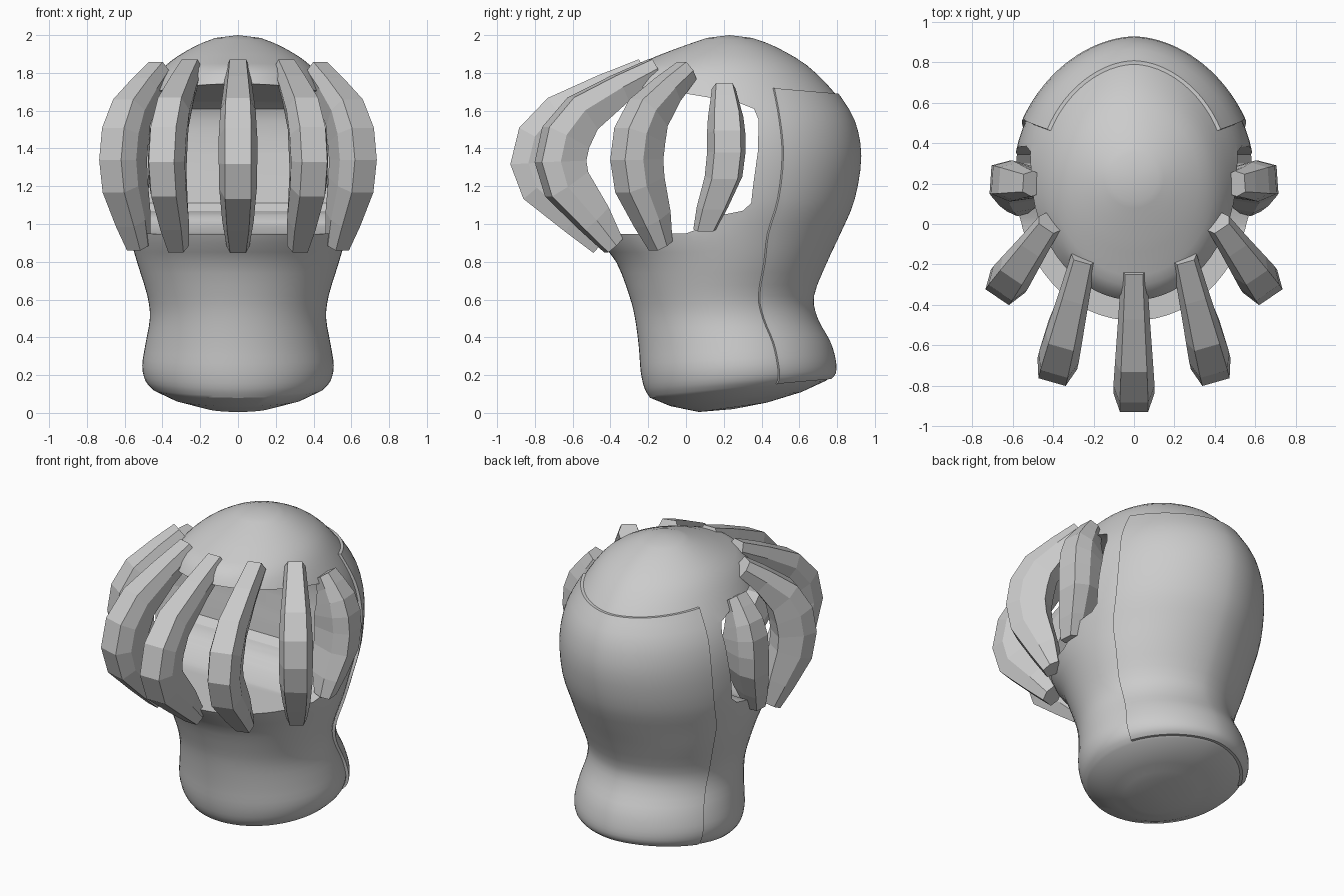
import bpy, bmesh, math
from mathutils import Vector

if "Cube" in bpy.data.objects:
    bpy.data.objects.remove(bpy.data.objects["Cube"])


def make(name, bm, smooth=True):
    bmesh.ops.recalc_face_normals(bm, faces=bm.faces)
    me = bpy.data.meshes.new(name)
    bm.to_mesh(me)
    bm.free()
    ob = bpy.data.objects.new(name, me)
    bpy.context.collection.objects.link(ob)
    if smooth:
        smooth_edges(ob)
    return ob


def smooth_edges(ob):
    bpy.ops.object.select_all(action='DESELECT')
    ob.select_set(True)
    bpy.context.view_layer.objects.active = ob
    bpy.ops.object.shade_smooth_by_angle(angle=math.radians(30))


def refine(rings, n=3):
    # smooth (Catmull-Rom) interpolation between key rings
    out = []
    for i in range(len(rings) - 1):
        a, b, c, d = (rings[min(max(i + k, 0), len(rings) - 1)] for k in (-1, 0, 1, 2))
        for s in range(n):
            t = s / n
            out.append([0.5 * (2 * q + (r - p) * t + (2 * p - 5 * q + 4 * r - u) * t ** 2
                               + (3 * q - p - 3 * r + u) * t ** 3)
                        for p, q, r, u in zip(a, b, c, d)])
    return out + [list(rings[-1])]


def ring_point(r, ang, grow=0.0):
    # ring = z front, z back, y front, y back, half width; back half slightly egg-shaped
    zf, zb, yf, yb, w = r
    s, c = math.sin(ang), math.cos(ang)
    if s > 0:
        c = math.copysign(abs(c) ** 1.1, c)
    return ((w + grow) * c, (yf + yb) / 2 + ((yb - yf) / 2 + grow) * s,
            (zf + zb) / 2 + (zb - zf) / 2 * s)


def loft(rings, n, low, high):
    bm = bmesh.new()
    rows = [[bm.verts.new(ring_point(r, math.tau * i / n)) for i in range(n)] for r in rings]
    for a, b in zip(rows, rows[1:]):
        for i in range(n):
            j = (i + 1) % n
            bm.faces.new((a[i], a[j], b[j], b[i]))
    for row, tip in ((rows[0], low), (rows[-1], high)):
        v = bm.verts.new(tip)
        for i in range(n):
            bm.faces.new((row[i], row[(i + 1) % n], v))
    return bm


# head and neck
wall = [(.08, .17, -.19, .74, .45), (.13, .21, -.22, .775, .49), (.22, .28, -.24, .775, .507),
        (.35, .38, -.25, .745, .49), (.5, .5, -.27, .68, .467), (.62, .62, -.30, .66, .48),
        (.8, .8, -.37, .73, .535), (.95, .95, -.48, .80, .575), (1.13, 1.13, -.48, .875, .598),
        (1.36, 1.36, -.48, .91, .595), (1.55, 1.55, -.45, .875, .555), (1.79, 1.69, -.35, .79, .46)]
base = [(.005, .055, .07, .43, .18), (.035, .11, -.08, .61, .34)]
crown = [(1.87, 1.84, -.2, .64, .365), (1.94, 1.94, -.02, .47, .23), (1.985, 1.985, .11, .35, .12)]
body = make("head", loft(refine(base) + refine(wall + crown), 64,
                         (0, .25, .02), (0, .23, 2.0)), False)

# face opening, cut right through the sides
profile = [(-.7, .945), (0, .95), (.14, 1.0), (.2, 1.05), (.3, 1.07), (.345, 1.11), (.355, 1.2),
           (.38, 1.38), (.385, 1.55), (.36, 1.61), (.27, 1.645), (0, 1.69), (-.36, 1.74), (-.7, 1.79)]
bm = bmesh.new()
sides = [[bm.verts.new((x, y, z)) for y, z in profile] for x in (-.8, .8)]
for s in sides:
    bm.faces.new(s)
for i in range(len(profile)):
    j = (i + 1) % len(profile)
    bm.faces.new((sides[0][i], sides[0][j], sides[1][j], sides[1][i]))
opening = make("opening_cutter", bm, False)
bpy.context.view_layer.objects.active = body
m = body.modifiers.new("cut", 'BOOLEAN')
m.operation = 'DIFFERENCE'
m.solver = 'EXACT'
m.object = opening
bpy.ops.object.modifier_apply(modifier=m.name)
bpy.data.objects.remove(opening)
smooth_edges(body)

# raised back panel
bm = bmesh.new()
n = 40
a0 = math.radians(25)
grid = []
for grow in (-.01, .018):
    grid.append([[bm.verts.new(ring_point(r, a0 + (math.pi - 2 * a0) * i / n, grow))
                  for i in range(n + 1)] for r in refine(wall)[1:]])
inner, outer = grid
for g in grid:
    for a, b in zip(g, g[1:]):
        for i in range(n):
            bm.faces.new((a[i], a[i + 1], b[i + 1], b[i]))
for k in (0, -1):
    for i in range(n):
        bm.faces.new((inner[k][i], inner[k][i + 1], outer[k][i + 1], outer[k][i]))
    for r in range(len(inner) - 1):
        bm.faces.new((inner[r][k], inner[r + 1][k], outer[r + 1][k], outer[r][k]))
make("back_panel", bm)


# cage bars: faceted hexagonal section swept along a bulging path
def bar(name, facing, top, mid, low):
    # facing = direction of the outer face, in degrees from the front
    top, mid, low = Vector(top), Vector(mid), Vector(low)
    f = math.radians(facing)
    out = Vector((math.sin(f), -math.cos(f), 0))
    side = Vector((math.cos(f), math.sin(f), 0))
    pts, sizes = [], []
    # share outwards, share downwards, section scale
    for o, d, s in ((0, 0, .62), (.35, .19, .75), (.74, .43, .92), (.94, .7, 1), (1, 1, 1)):
        p = top.lerp(mid, o)
        pts.append(Vector((p.x, p.y, top.z + (mid.z - top.z) * d)))
        sizes.append(s)
    for o, d, s in ((.13, .32, .98), (.64, .71, .82), (1, 1, .6)):
        p = mid.lerp(low, o)
        pts.append(Vector((p.x, p.y, mid.z + (low.z - mid.z) * d)))
        sizes.append(s)
    bm = bmesh.new()
    rows = []
    for i, p in enumerate(pts):
        tan = (pts[min(i + 1, len(pts) - 1)] - pts[max(i - 1, 0)]).normalized()
        nor = side.cross(tan).normalized()
        if nor.dot(out) < 0:
            nor = -nor
        s = sizes[i]
        deep = s if s > .99 else s ** 2
        rows.append([bm.verts.new(p + side * u * s + nor * v * (deep if v < 0 else s)) for u, v in
                     ((-.07, -.17), (-.102, -.02), (-.07, .075), (.07, .075), (.102, -.02), (.07, -.17))])
    for a, b in zip(rows, rows[1:]):
        for i in range(6):
            j = (i + 1) % 6
            bm.faces.new((a[i], a[j], b[j], b[i]))
    bm.faces.new(rows[0])
    bm.faces.new(rows[-1])
    make(name, bm, False)


bar("bar_centre", 0, (0, -.23, 1.83), (0, -.855, 1.32), (0, -.46, .88))
pairs = {"bar_inner": (16, (.25, -.17, 1.83), (.385, -.71, 1.33), (.32, -.39, .88)),
         "bar_outer": (34, (.42, .0, 1.82), (.635, -.30, 1.34), (.53, -.14, .88)),
         "bar_side": (94, (.51, .2, 1.72), (.635, .215, 1.38), (.58, .1, .97))}
for name, (facing, *path) in pairs.items():
    for label, sx in (("right", 1), ("left", -1)):
        bar(f"{name}_{label}", sx * facing, *[(sx * x, y, z) for x, y, z in path])
